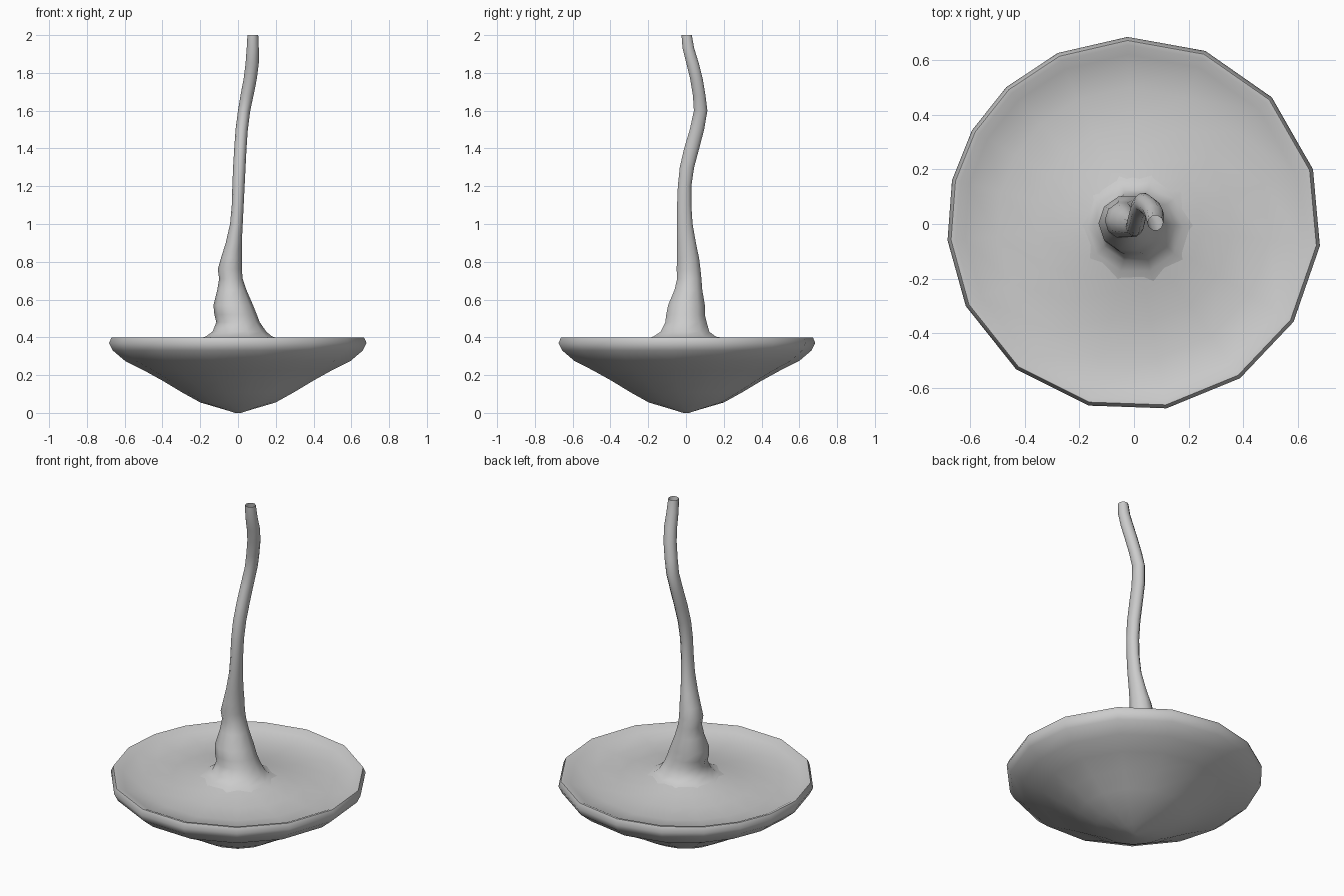
import bpy, bmesh
from math import cos, sin, radians

def loft(name, rings, close_start=False):
    """Skin a list of equal-length point rings into a smooth mesh."""
    bm = bmesh.new()
    loops = [[bm.verts.new(p) for p in ring] for ring in rings]
    for a, b in zip(loops, loops[1:]):
        n = len(a)
        for i in range(n):
            j = (i + 1) % n
            bm.faces.new((a[i], a[j], b[j], b[i]))
    if close_start:
        bm.faces.new(loops[0][::-1])
    bmesh.ops.recalc_face_normals(bm, faces=bm.faces)
    me = bpy.data.meshes.new(name)
    bm.to_mesh(me)
    bm.free()
    ob = bpy.data.objects.new(name, me)
    bpy.context.collection.objects.link(ob)
    bpy.ops.object.select_all(action='DESELECT')
    ob.select_set(True)
    bpy.context.view_layer.objects.active = ob
    bpy.ops.object.shade_smooth_by_angle(angle=radians(50))
    return ob

# Dish: slightly uneven 16-sided lathe, underside up over the rim to the stem
angles = [92, 114, 133, 150, 166.5, 185, 206, 231, 256, 280, 304.5, 328.5,
          353.3, 377, 402.6, 427.6]
profile = [(0.015, 0.0), (0.08, 0.02), (0.2, 0.055), (0.3, 0.11), (0.4, 0.17),
           (0.5, 0.225), (0.6, 0.275), (0.665, 0.33), (0.685, 0.37), (0.672, 0.40),
           (0.655, 0.398), (0.62, 0.38), (0.5, 0.36), (0.36, 0.368),
           (0.25, 0.385), (0.17, 0.402)]
loft("dish", [[(r * cos(radians(a)), r * sin(radians(a)), z) for a in angles]
              for r, z in profile], True)

# Stem: wavering tube, each row is z, x min, x max, y min, y max
sections = [
    (0.39, -0.21, 0.22, -0.22, 0.21), (0.405, -0.17, 0.18, -0.18, 0.165),
    (0.43, -0.135, 0.15, -0.14, 0.13), (0.48, -0.115, 0.115, -0.115, 0.115),
    (0.52, -0.125, 0.10, -0.11, 0.105), (0.57, -0.13, 0.08, -0.10, 0.105),
    (0.65, -0.11, 0.045, -0.065, 0.09), (0.71, -0.10, 0.025, -0.05, 0.085),
    (0.76, -0.107, 0.02, -0.053, 0.08), (0.82, -0.09, 0.02, -0.05, 0.072),
    (0.90, -0.065, 0.02, -0.05, 0.055), (1.0, -0.042, 0.025, -0.05, 0.037),
    (1.1, -0.033, 0.03, -0.049, 0.03), (1.2, -0.03, 0.035, -0.045, 0.03),
    (1.3, -0.026, 0.04, -0.035, 0.045), (1.4, -0.02, 0.045, -0.012, 0.072),
    (1.5, -0.013, 0.052, 0.018, 0.098), (1.6, 0.0, 0.065, 0.04, 0.115),
    (1.68, 0.013, 0.082, 0.035, 0.105), (1.77, 0.03, 0.10, 0.02, 0.09),
    (1.85, 0.04, 0.11, 0.0, 0.07), (1.93, 0.046, 0.11, -0.02, 0.045),
    (2.0, 0.05, 0.107, -0.025, 0.032)]
N = 10
rings = []
for z, x0, x1, y0, y1 in sections:
    cx, cy, rx, ry = (x0 + x1) / 2, (y0 + y1) / 2, (x1 - x0) / 2, (y1 - y0) / 2
    rings.append([(cx + rx * cos(radians(360 * i / N)),
                   cy + ry * sin(radians(360 * i / N)), z) for i in range(N)])
loft("stem", rings)
